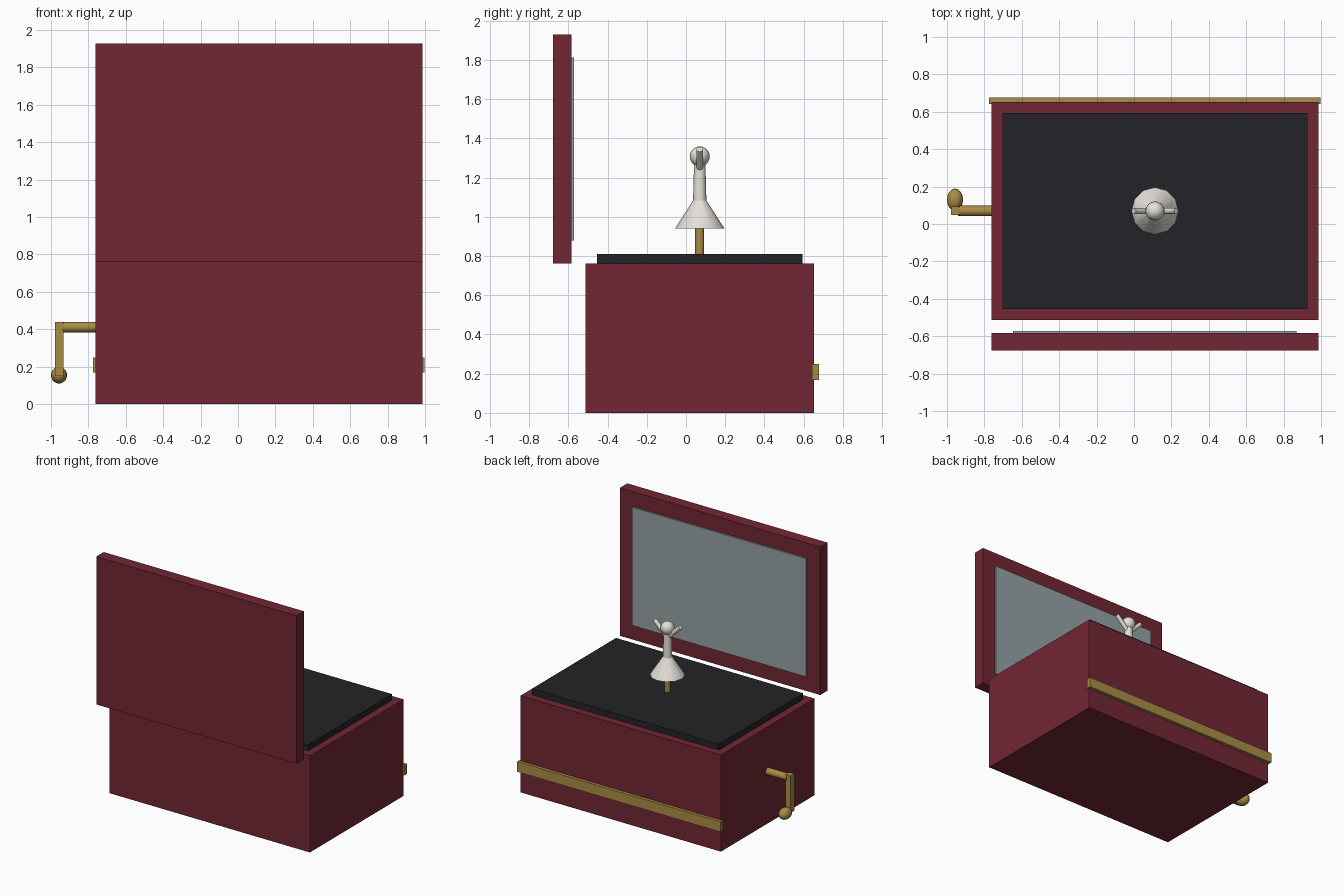
import bpy, math
from mathutils import Vector

if "Cube" in bpy.data.objects:
    bpy.data.objects.remove(bpy.data.objects["Cube"])


def material(name, rgb):
    m = bpy.data.materials.new(name)
    m.diffuse_color = (*rgb, 1)
    m.use_nodes = True
    m.node_tree.nodes["Principled BSDF"].inputs["Base Color"].default_value = m.diffuse_color
    return m


RED = material("burgundy", (0.17, 0.02, 0.035))
GOLD = material("brass", (0.40, 0.26, 0.06))
BLACK = material("black_felt", (0.017, 0.017, 0.021))
GLASS = material("mirror_glass", (0.30, 0.36, 0.38))
WHITE = material("porcelain", (0.78, 0.75, 0.69))


def finish(name, mat, smooth=True):
    o = bpy.context.object
    o.name = name
    o.data.materials.append(mat)
    bpy.ops.object.transform_apply(location=False, rotation=False, scale=True)
    if smooth:
        bpy.ops.object.shade_smooth_by_angle(angle=math.radians(40))
    return o


def box(name, mat, lo, hi):
    lo, hi = Vector(lo), Vector(hi)
    bpy.ops.mesh.primitive_cube_add(size=1, location=(lo + hi) / 2)
    bpy.context.object.scale = hi - lo
    return finish(name, mat, False)


def rod(name, mat, a, b, r1, r2, sides=12):
    a, b = Vector(a), Vector(b)
    d = b - a
    bpy.ops.mesh.primitive_cone_add(vertices=sides, radius1=r1, radius2=r2, depth=d.length,
                                    location=(a + b) / 2,
                                    rotation=d.to_track_quat('Z', 'Y').to_euler())
    return finish(name, mat)


def ball(name, mat, loc, radii, seg=16, rings=10):
    bpy.ops.mesh.primitive_uv_sphere_add(segments=seg, ring_count=rings, radius=1, location=loc)
    bpy.context.object.scale = radii
    return finish(name, mat)


CX, CY = 0.112, 0.07      # centre of the case
H = 0.762                 # case height

# Case, felt top, brass strip
box("case", RED, (CX - 0.874, CY - 0.583, 0), (CX + 0.874, CY + 0.583, H))
box("felt_top", BLACK, (CX - 0.816, CY - 0.524, H - 0.01), (CX + 0.816, CY + 0.524, 0.81))
box("brass_strip", GOLD, (CX - 0.886, 0.642, 0.168), (CX + 0.886, 0.677, 0.248))

# Raised lid and its mirror
box("lid", RED, (CX - 0.874, -0.677, H), (CX + 0.874, -0.584, 1.928))
box("lid_mirror", GLASS, (CX - 0.758, -0.59, 0.879), (CX + 0.758, -0.572, 1.811))

# Dancer on its post
rod("post", GOLD, (CX, CY, 0.79), (CX, CY, 0.96), 0.023, 0.023)
rod("skirt", WHITE, (CX, CY, 0.94), (CX, CY, 1.1), 0.126, 0.023)
rod("torso", WHITE, (CX, CY, 1.083), (CX, CY, 1.27), 0.034, 0.029)
ball("head", WHITE, (CX, CY, 1.308), (0.051,) * 3)
for side, label in ((-1, "left"), (1, "right")):
    rod(label + "_arm", WHITE, (CX + side * 0.018, CY, 1.25),
        (CX + side * 0.113, CY, 1.343), 0.017, 0.017, 10)

# Crank handle
rod("crank_shaft", GOLD, (-0.94, CY, 0.412), (CX - 0.85, CY, 0.412), 0.028, 0.028, 16)
box("crank_arm", GOLD, (-0.978, CY - 0.023, 0.15), (-0.932, CY + 0.023, 0.44))
ball("crank_knob", GOLD, (-0.957, 0.13, 0.155), (0.043, 0.06, 0.045))
